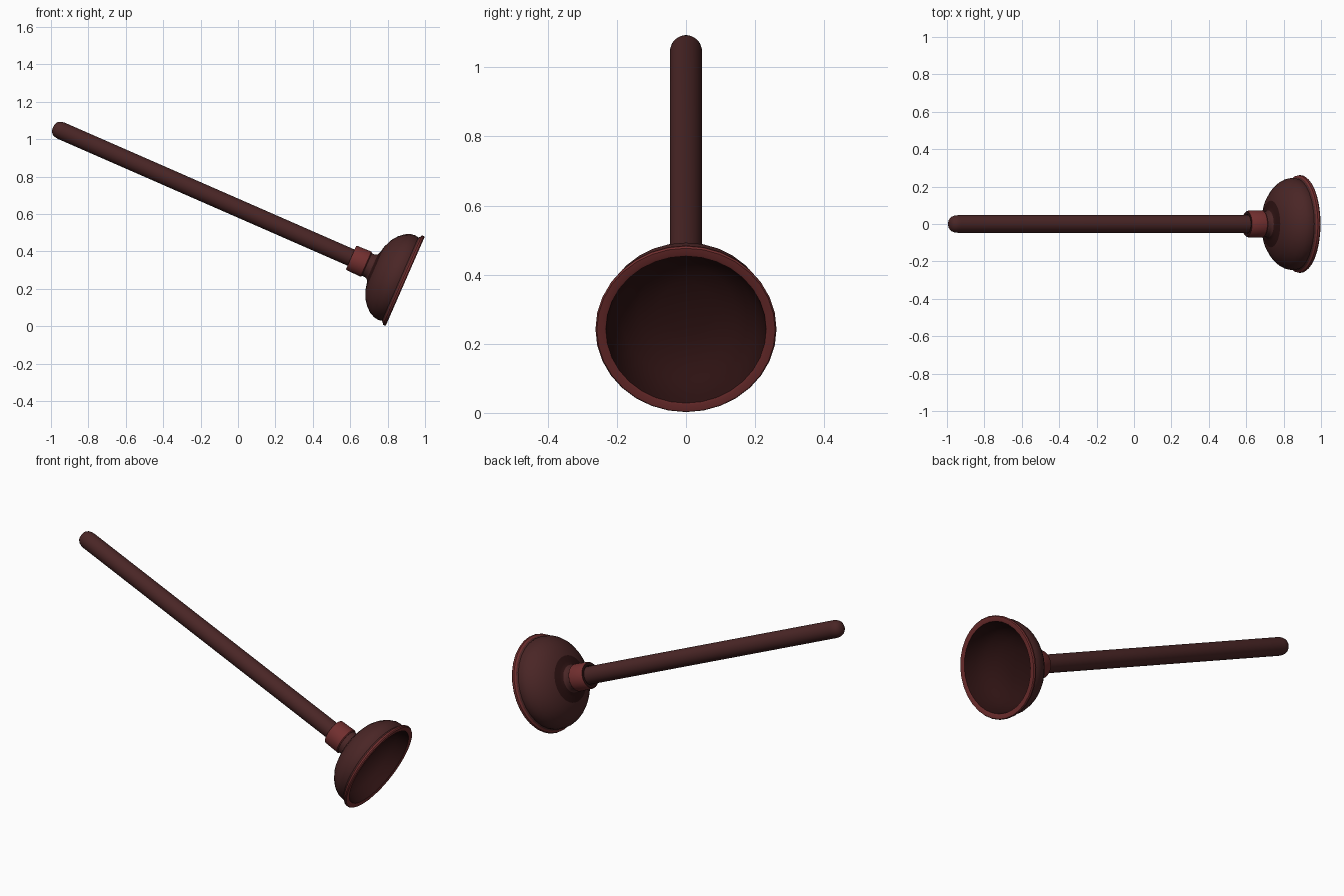
import bpy, bmesh, math
from mathutils import Matrix, Vector

if "Cube" in bpy.data.objects:
    bpy.data.objects.remove(bpy.data.objects["Cube"])


def material(name, rgb):
    m = bpy.data.materials.new(name)
    m.diffuse_color = (*rgb, 1)
    m.use_nodes = True
    m.node_tree.nodes["Principled BSDF"].inputs["Base Color"].default_value = m.diffuse_color
    return m


BROWN = material("dark brown red", (0.068, 0.019, 0.019))
RED = material("dull red", (0.165, 0.028, 0.028))
DARK = material("deep maroon", (0.026, 0.006, 0.006))
MATS = [BROWN, RED, DARK]

# Tool axis: local z runs from the cup rim up the handle
up = Vector((-0.916, 0, 0.401)).normalized()
side = Vector((0, 1, 0))
third = side.cross(up)
PLACE = Matrix.Translation((0.894, 0, 0.24)) @ Matrix((third, side, up)).transposed().to_4x4()


def lathe(name, profile, sides=32):
    """Revolve (radius, height, colour of the band up to the next point)."""
    bm = bmesh.new()
    rings = []
    for r, h, _ in profile:
        if r == 0:
            rings.append([bm.verts.new((0, 0, h))] * sides)
        else:
            rings.append([bm.verts.new((r * math.cos(2 * math.pi * i / sides),
                                        r * math.sin(2 * math.pi * i / sides), h))
                          for i in range(sides)])
    for k in range(len(rings) - 1):
        for i in range(sides):
            j = (i + 1) % sides
            quad = [rings[k][i], rings[k][j], rings[k + 1][j], rings[k + 1][i]]
            f = bm.faces.new(list(dict.fromkeys(quad)))
            f.material_index = profile[k][2]
    bmesh.ops.recalc_face_normals(bm, faces=bm.faces)
    me = bpy.data.meshes.new(name)
    bm.to_mesh(me)
    bm.free()
    for m in MATS:
        me.materials.append(m)
    ob = bpy.data.objects.new(name, me)
    bpy.context.collection.objects.link(ob)
    ob.matrix_world = PLACE
    bpy.context.view_layer.objects.active = ob
    ob.select_set(True)
    bpy.ops.object.shade_smooth_by_angle(angle=math.radians(40))
    ob.select_set(False)


# Rubber cup: hollow inside, red lip, domed outside, dark flare at the neck
lathe("rubber_cup", [
    (0, 0.165, 2), (0.08, 0.160, 2), (0.14, 0.143, 2), (0.19, 0.108, 2),
    (0.217, 0.065, 2), (0.228, 0.02, 2), (0.232, 0.002, 1),
    (0.238, 0, 1), (0.258, 0, 1), (0.262, 0.006, 1), (0.260, 0.016, 1),
    (0.250, 0.022, 0), (0.243, 0.030, 0), (0.247, 0.048, 0), (0.243, 0.075, 0),
    (0.229, 0.104, 0), (0.205, 0.132, 0), (0.172, 0.157, 0), (0.125, 0.177, 2),
    (0.092, 0.184, 2), (0.073, 0.192, 0), (0.066, 0.205, 0), (0.066, 0.235, 0),
    (0, 0.235, 0)])

# Collar gripping the handle
lathe("collar", [
    (0, 0.224, 1), (0.068, 0.224, 1), (0.073, 0.229, 1), (0.071, 0.311, 1),
    (0.067, 0.316, 2), (0.052, 0.316, 2), (0.046, 0.300, 2), (0, 0.300, 2)])

# Handle with rounded end
lathe("handle", [
    (0, 0.24, 0), (0.047, 0.24, 0), (0.047, 2.005, 0), (0.045, 2.022, 0),
    (0.039, 2.038, 0), (0.028, 2.049, 0), (0.014, 2.054, 0), (0, 2.055, 0)])
